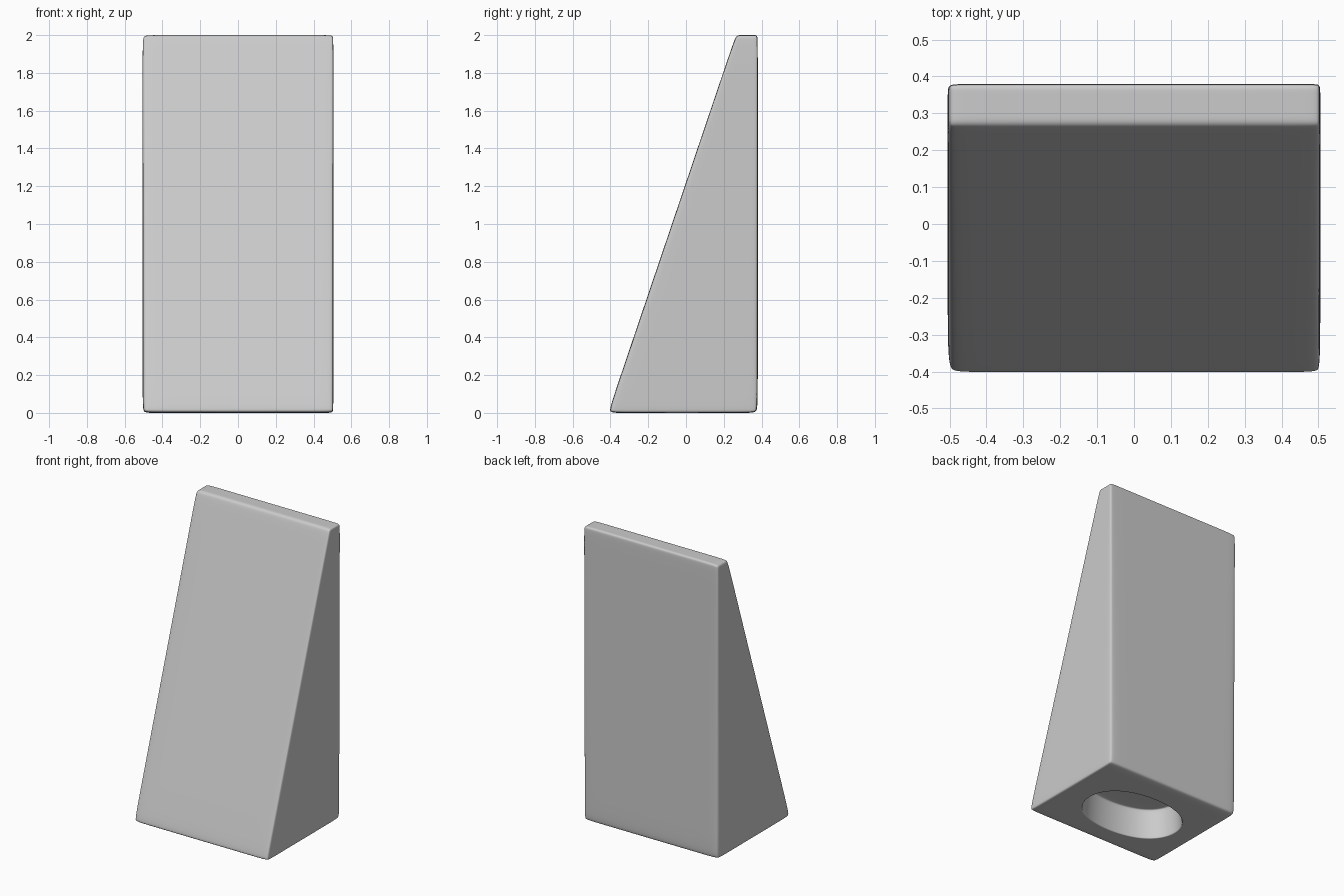
import bpy, bmesh

if "Cube" in bpy.data.objects:
    bpy.data.objects.remove(bpy.data.objects["Cube"])

# Support loops: wide on the left side, tight on the right
XS = [-0.505, -0.455, 0.48, 0.505]
ZS = [0.0, 0.05, 1.95, 2.0]


def depth(j, z):
    # sloping front plane, upright back plane
    t = z / 2
    front = -0.413 + 0.677 * t
    return [front, front + 0.07 - 0.04 * t, 0.38 - 0.07 + 0.05 * t, 0.38][j]


bm = bmesh.new()
grid = {}
N = range(4)


def vert(i, j, k):
    if (i, j, k) not in grid:
        grid[i, j, k] = bm.verts.new((XS[i], depth(j, ZS[k]), ZS[k]))
    return grid[i, j, k]


# Wedge shell, leaving the middle of the underside open
for axis in range(3):
    for side in (0, 3):
        for a in range(3):
            for b in range(3):
                if axis == 2 and side == 0 and a == b == 1:
                    continue
                loop = []
                for da, db in ((0, 0), (1, 0), (1, 1), (0, 1)):
                    c = [a + da, b + db]
                    c.insert(axis, side)
                    loop.append(vert(*c))
                bm.faces.new(loop)

# Recess in the underside, as stepped rectangular rings
ring = [vert(1, 1, 0), vert(2, 1, 0), vert(2, 2, 0), vert(1, 2, 0)]
for inset, z in ((-0.01, 0.0), (0.0, 0.0), (0.004, 0.012), (0.015, 0.18),
                 (0.02, 0.195), (0.04, 0.2)):
    x0, x1, y0, y1 = -0.39 + inset, 0.36 - inset, -0.29 + inset, 0.22 - inset
    new = [bm.verts.new((x, y, z)) for x, y in
           ((x0, y0), (x1, y0), (x1, y1), (x0, y1))]
    for n in N:
        m = (n + 1) % 4
        bm.faces.new((ring[n], ring[m], new[m], new[n]))
    ring = new
bm.faces.new(ring)
bmesh.ops.recalc_face_normals(bm, faces=bm.faces)
for f in bm.faces:
    f.smooth = True

mesh = bpy.data.meshes.new("wedge_body")
bm.to_mesh(mesh)
bm.free()
body = bpy.data.objects.new("wedge_body", mesh)
bpy.context.collection.objects.link(body)
sub = body.modifiers.new("rounding", 'SUBSURF')
sub.levels = sub.render_levels = 4
